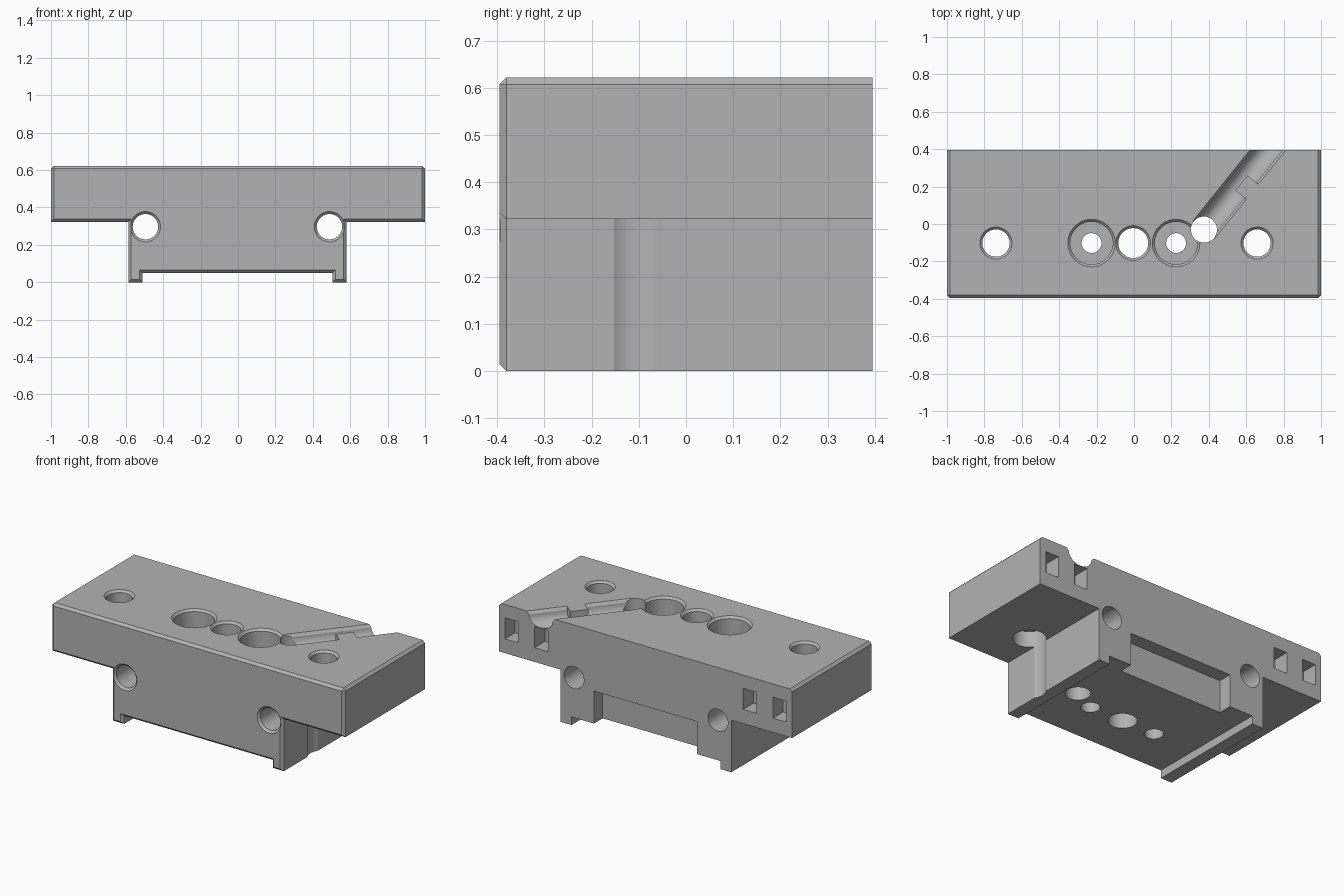
import bpy, bmesh, math
from mathutils import Matrix

if "Cube" in bpy.data.objects:
    bpy.data.objects.remove(bpy.data.objects["Cube"], do_unlink=True)

TOP, HALF, CX = 0.622, 0.395, -0.003
CHAMFER = 0.013


def finish(name, bm, matrix=None):
    bmesh.ops.recalc_face_normals(bm, faces=bm.faces)
    if matrix:
        bm.transform(matrix)
    mesh = bpy.data.meshes.new(name)
    bm.to_mesh(mesh)
    bm.free()
    obj = bpy.data.objects.new(name, mesh)
    bpy.context.scene.collection.objects.link(obj)
    return obj


def prism_mesh(points, y0, y1):
    """Extrude an x-z outline along y."""
    bm = bmesh.new()
    face = bm.faces.new([bm.verts.new((x, y0, z)) for x, z in points])
    out = bmesh.ops.extrude_face_region(bm, geom=[face])
    moved = [v for v in out["geom"] if isinstance(v, bmesh.types.BMVert)]
    bmesh.ops.translate(bm, verts=moved, vec=(0, y1 - y0, 0))
    return bm


def box(name, x0, x1, y0, y1, z0, z1, matrix=None):
    outline = [(x0, z0), (x1, z0), (x1, z1), (x0, z1)]
    return finish(name, prism_mesh(outline, y0, y1), matrix)


def lathe(name, profile, matrix, sides=48):
    """Solid of revolution from (radius, height) pairs."""
    bm = bmesh.new()
    rings = []
    for r, h in profile:
        angles = [2 * math.pi * i / sides for i in range(sides)]
        rings.append([bm.verts.new((r * math.cos(a), r * math.sin(a), h)) for a in angles])
    for low, high in zip(rings, rings[1:]):
        for i in range(sides):
            j = (i + 1) % sides
            bm.faces.new((low[i], low[j], high[j], high[i]))
    bm.faces.new(rings[0])
    bm.faces.new(rings[-1])
    return finish(name, bm, matrix)


def cut(target, cutters):
    """Subtract the cutters, then discard them."""
    for cutter in cutters:
        cutter.hide_render = True
        mod = target.modifiers.new("cut", 'BOOLEAN')
        mod.operation, mod.solver, mod.object = 'DIFFERENCE', 'EXACT', cutter
    graph = bpy.context.evaluated_depsgraph_get()
    mesh = bpy.data.meshes.new_from_object(target.evaluated_get(graph))
    target.modifiers.clear()
    target.data = mesh
    for cutter in cutters:
        bpy.data.objects.remove(cutter, do_unlink=True)


def mouth(r, end):
    """Straight bore ending in a chamfered rim just beyond the surface."""
    return [(r, end - CHAMFER), (r + CHAMFER + 0.02, end + 0.02)]


# Carriage body: T-shaped section with a shallow slot underneath
right = [(0.508, 0.05), (0.508, 0), (0.583, 0), (0.583, 0.322), (1 - CX, 0.322), (1 - CX, TOP)]
outline = [(CX + x, z) for x, z in right] + [(CX - x, z) for x, z in reversed(right)]
outline = [(max(-1, min(1, x)), z) for x, z in outline]
bm = prism_mesh(outline, -HALF, HALF)
bmesh.ops.recalc_face_normals(bm, faces=bm.faces)
edges = []
for e in bm.edges:
    a, b = (v.co for v in e.verts)
    front = a.y < 0 and b.y < 0
    top_side = min(a.z, b.z) > TOP - 0.001 and abs(a.x - b.x) < 0.001
    if front or top_side:
        edges.append(e)
bmesh.ops.bevel(bm, geom=edges, offset=0.015, segments=1, affect='EDGES', clamp_overlap=False)
body = finish("carriage_block", bm)
cutters = []

# Vertical mounting holes in the wings, wider from below
for x in (-0.738, 0.658):
    profile = [(0.093, -0.1), (0.093, 0.42), (0.073, 0.42)] + mouth(0.073, TOP)
    cutters.append(lathe("mounting_bore", profile, Matrix.Translation((x, -0.102, 0))))

# Deep bearing pockets with a small through hole
for x in (-0.227, 0.225):
    profile = [(0.053, -0.1), (0.053, 0.2), (0.114, 0.2)] + mouth(0.114, TOP)
    cutters.append(lathe("bearing_bore", profile, Matrix.Translation((x, -0.102, 0))))

# Central hole and cable hole
cutters.append(lathe("central_bore", [(0.08, -0.1)] + mouth(0.08, TOP),
                     Matrix.Translation((-0.004, -0.102, 0))))
cutters.append(lathe("cable_bore", [(0.07, -0.1), (0.07, TOP + 0.1)],
                     Matrix.Translation((0.374, -0.03, 0))))

# Horizontal rod holes with a chamfered front rim
toward_front = Matrix.Rotation(math.pi / 2, 4, 'X')
for side in (-1, 1):
    place = Matrix.Translation((CX + side * 0.492, 0, 0.297)) @ toward_front
    cutters.append(lathe("rod_bore", [(0.068, -0.5)] + mouth(0.068, HALF), place))

# Magnet pockets and the wide notch in the back
for side in (-1, 1):
    for x in (0.712, 0.915):
        x *= side
        cutters.append(box("magnet_pocket", x - 0.045, x + 0.045, 0.295, 0.5, 0.41, 0.54))
cutters.append(box("back_notch", -0.352, 0.352, 0.31, 0.5, -0.1, 0.25))

# Slanted round-bottomed cable groove, narrowed by a retaining tab
place = Matrix.Translation((0.374, -0.03, 0)) @ Matrix.Rotation(-math.atan2(0.626, 0.78), 4, 'Z')
arc = [math.pi * (1 + i / 16) for i in range(17)]
groove_outline = [(0.063 * math.cos(a), 0.605 + 0.063 * math.sin(a)) for a in arc]
groove_outline += [(0.075, TOP), (0.075, TOP + 0.1), (-0.075, TOP + 0.1), (-0.075, TOP)]
groove = finish("cable_groove", prism_mesh(groove_outline, 0, 0.75), place)
cut(groove, [box("retaining_tab", 0, 0.2, 0.268, 0.372, 0.4, 0.9, place)])
cutters.append(groove)

cut(body, cutters)

# Plain grey finish
grey = bpy.data.materials.new("grey_plastic")
grey.use_nodes = True
colour = (0.45, 0.45, 0.45, 1)
grey.diffuse_color = colour
grey.node_tree.nodes["Principled BSDF"].inputs["Base Color"].default_value = colour
body.data.materials.clear()
body.data.materials.append(grey)
for poly in body.data.polygons:
    poly.material_index = 0

# Smooth bores with sharp rims
bpy.ops.object.select_all(action='DESELECT')
body.select_set(True)
bpy.context.view_layer.objects.active = body
bpy.ops.object.shade_smooth_by_angle(angle=math.radians(25))
